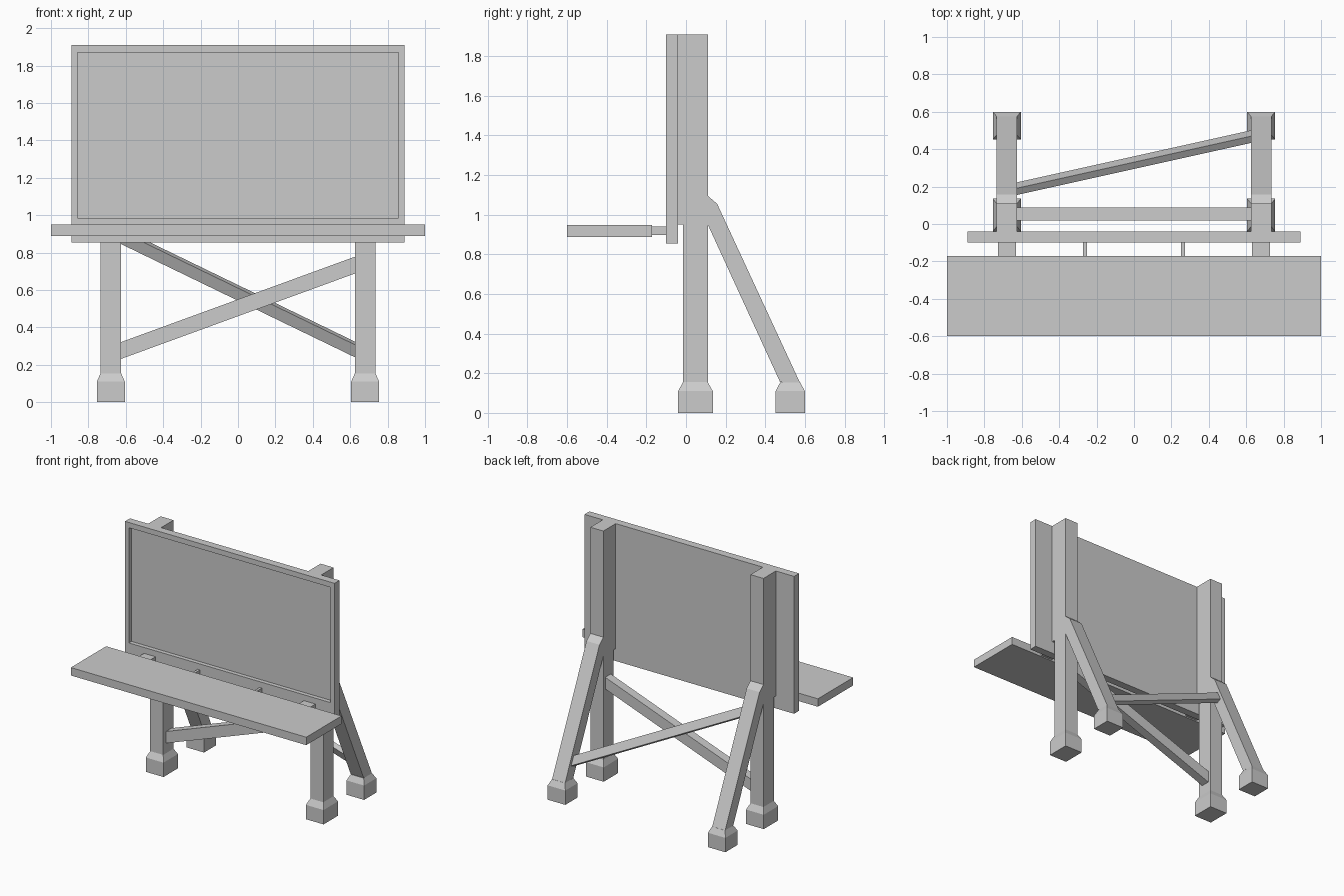
import bpy, bmesh
from mathutils import Vector

if "Cube" in bpy.data.objects:
    bpy.data.objects.remove(bpy.data.objects["Cube"])


def loft(name, rings):
    """Join successive point loops with side faces and cap both ends."""
    bm = bmesh.new()
    loops = [[bm.verts.new(p) for p in r] for r in rings]
    n = len(loops[0])
    for a, b in zip(loops, loops[1:]):
        for i in range(n):
            j = (i + 1) % n
            bm.faces.new((a[i], a[j], b[j], b[i]))
    bm.faces.new(loops[0][::-1])
    bm.faces.new(loops[-1])
    bmesh.ops.recalc_face_normals(bm, faces=bm.faces)
    me = bpy.data.meshes.new(name)
    bm.to_mesh(me)
    bm.free()
    ob = bpy.data.objects.new(name, me)
    bpy.context.collection.objects.link(ob)
    return ob


def rect_z(x0, x1, y0, y1, z):
    return [(x0, y0, z), (x1, y0, z), (x1, y1, z), (x0, y1, z)]


def rect_y(x0, x1, z0, z1, y):
    return [(x0, y, z0), (x1, y, z0), (x1, y, z1), (x0, y, z1)]


def box(name, x0, x1, y0, y1, z0, z1):
    return loft(name, [rect_z(x0, x1, y0, y1, z0), rect_z(x0, x1, y0, y1, z1)])


def extrude_x(name, profile, x0, x1):
    return loft(name, [[(x, y, z) for y, z in profile] for x in (x0, x1)])


# Board with a recessed front face
W = 0.89
loft("board", [rect_y(-W, W, 0.855, 1.91, -0.04),
               rect_y(-W, W, 0.855, 1.91, -0.10),
               rect_y(-0.857, 0.857, 0.985, 1.87, -0.10),
               rect_y(-0.857, 0.857, 0.985, 1.87, -0.068)])

# Shelf
box("shelf", -1.0, 1.0, -0.60, -0.172, 0.888, 0.949)

for s, side in ((-1, "left"), (1, "right")):
    xa, xb = sorted((s * 0.625, s * 0.735))
    fa, fb = sorted((s * 0.605, s * 0.755))
    # Upright post, thicker where it meets the board
    extrude_x("post_" + side,
              [(-0.015, 0.14), (0.11, 0.14), (0.11, 1.91),
               (-0.04, 1.91), (-0.04, 0.95), (-0.015, 0.95)], xa, xb)
    # Slanted rear leg
    extrude_x("rear_leg_" + side,
              [(0.475, 0.155), (0.576, 0.15), (0.157, 1.055),
               (0.11, 1.095), (0.11, 0.95)], xa, xb)
    # Tapered feet
    loft("front_foot_" + side, [rect_z(fa, fb, -0.04, 0.135, 0),
                                rect_z(fa, fb, -0.04, 0.135, 0.11),
                                rect_z(xa, xb, -0.015, 0.11, 0.155)])
    loft("rear_foot_" + side, [rect_z(fa, fb, 0.452, 0.60, 0),
                               rect_z(fa, fb, 0.452, 0.60, 0.11),
                               rect_z(xa, xb, 0.475, 0.576, 0.153)])
    # Shelf brackets, wide outside and narrow inside
    for label, c, h in (("outer", 0.679, 0.049), ("inner", 0.262, 0.01)):
        box(f"{label}_bracket_{side}", s * c - h, s * c + h,
            -0.18, -0.095, 0.897, 0.94)

# Diagonal brace between the posts
loft("post_brace", [[(x, 0.019, z), (x, 0.087, z), (x, 0.087, z + 0.09), (x, 0.019, z + 0.09)]
                    for x, z in ((-0.63, 0.23), (0.63, 0.69))])

# Diagonal brace between the rear legs, lying in their slanted plane
up = Vector((0, -0.42, 0.908)) * 0.037
out = Vector((0, 0.908, 0.42)) * 0.02
loft("rear_leg_brace", [[c - up - out, c - up + out, c + up + out, c + up - out]
                        for c in (Vector((-0.63, 0.188, 0.89)), Vector((0.63, 0.468, 0.28)))])
